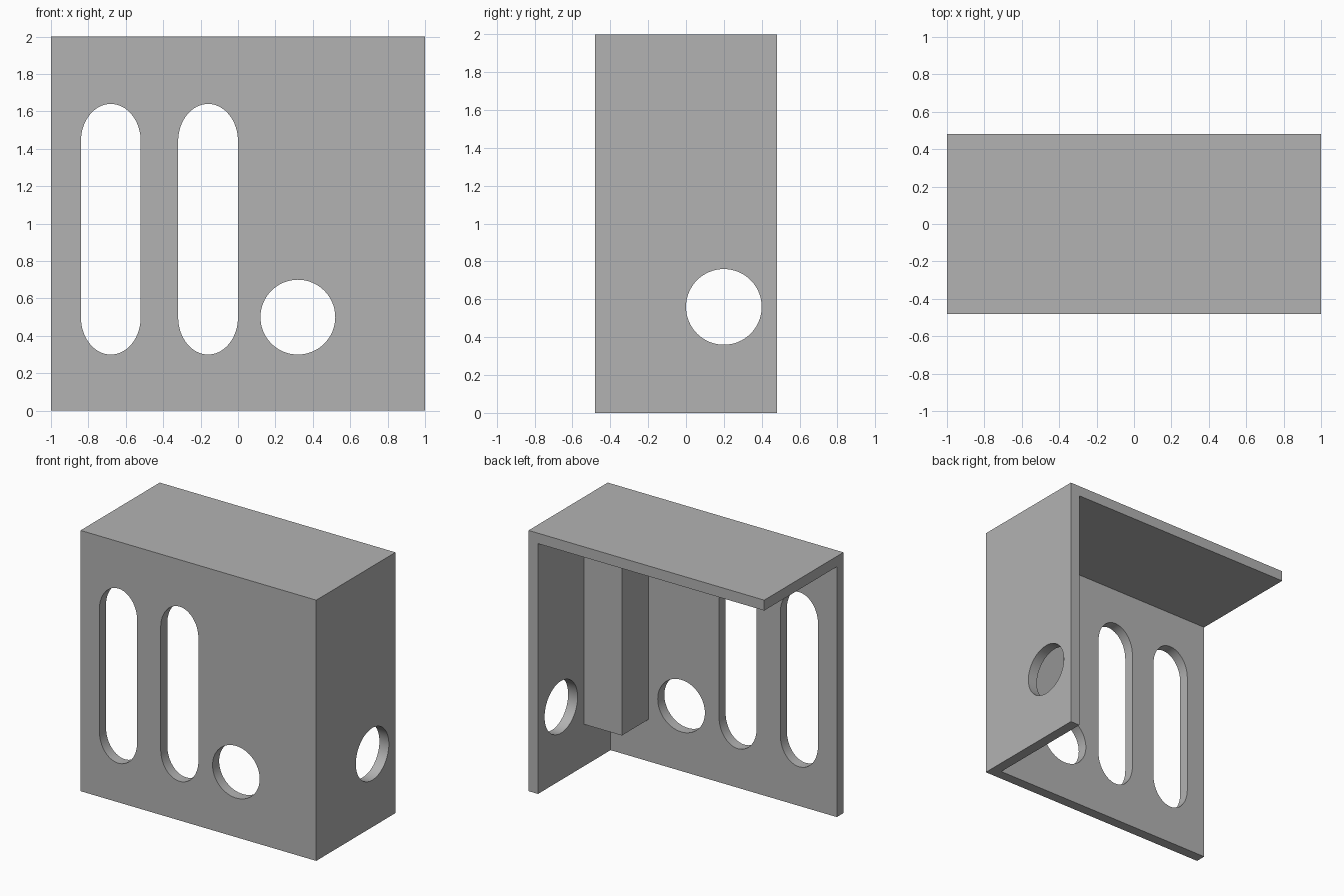
import bpy
import bmesh
from math import cos, sin, tau, radians
from mathutils import Matrix, Vector

cube = bpy.data.objects.get("Cube")
if cube:
    bpy.data.objects.remove(cube, do_unlink=True)

grey = bpy.data.materials.new("plain grey")
grey.use_nodes = True
colour = (0.45, 0.45, 0.45, 1)
grey.diffuse_color = colour
grey.node_tree.nodes["Principled BSDF"].inputs["Base Color"].default_value = colour


def finish(name, bm):
    bmesh.ops.recalc_face_normals(bm, faces=bm.faces)
    mesh = bpy.data.meshes.new(name)
    bm.to_mesh(mesh)
    bm.free()
    mesh.materials.append(grey)
    obj = bpy.data.objects.new(name, mesh)
    bpy.context.collection.objects.link(obj)
    return obj


def box(name, low, high):
    low, high = Vector(low), Vector(high)
    bm = bmesh.new()
    bmesh.ops.create_cube(bm, size=1, matrix=Matrix.Translation((low + high) / 2)
                          @ Matrix.Diagonal((*(high - low), 1)))
    return finish(name, bm)


def opening(name, width, z_low, z_high, place, end=0.2, steps=64):
    """Upright slot with rounded ends; place maps (across, z, depth) to a point."""
    outline = []
    for i in range(steps + 1):
        a = tau * i / steps
        outline.append((width / 2 * cos(a), z_high - end + end * sin(a)))
        if i == steps // 2 or i == steps:
            outline.append(None)
    # Upper half arc, then lower half arc
    half = steps // 2
    top = [(width / 2 * cos(tau * i / steps), z_high - end + end * sin(tau * i / steps))
           for i in range(half + 1)]
    low = [(-u, z_low + z_high - z) for u, z in top]
    bm = bmesh.new()
    verts = [bm.verts.new(place(u, z, -0.1)) for u, z in top + low]
    bmesh.ops.remove_doubles(bm, verts=verts, dist=1e-5)
    face = bm.faces.new(list(bm.verts))
    extruded = bmesh.ops.extrude_face_region(bm, geom=[face], use_keep_orig=True)
    shift = Vector(place(0, 0, 0.2)) - Vector(place(0, 0, -0.1))
    bmesh.ops.translate(bm, vec=shift, verts=[
        v for v in extruded["geom"] if isinstance(v, bmesh.types.BMVert)])
    return finish(name, bm)


def front_opening(name, x, width, z_low, z_high):
    return opening(name, width, z_low, z_high, lambda u, z, d: (x + u, d - 0.48, z))


# Housing: front panel, side wall and roof as one shell
housing = box("housing", (-1, -0.48, 0), (1, 0.48, 2))
cutters = [
    box("interior_cutter", (-1.1, -0.4, -0.1), (0.92, 0.6, 1.92)),
    front_opening("outer_slot_cutter", -0.68, 0.32, 0.3, 1.64),
    front_opening("inner_slot_cutter", -0.16, 0.32, 0.3, 1.64),
    front_opening("front_hole_cutter", 0.32, 0.4, 0.3, 0.7),
    opening("side_hole_cutter", 0.4, 0.36, 0.76, lambda u, z, d: (1 - d, 0.2 + u, z)),
]
bpy.context.view_layer.objects.active = housing
for cutter in cutters:
    cut = housing.modifiers.new(cutter.name, "BOOLEAN")
    cut.operation = "DIFFERENCE"
    cut.solver = "EXACT"
    cut.object = cutter
    bpy.ops.object.modifier_apply(modifier=cut.name)
    bpy.data.objects.remove(cutter, do_unlink=True)

# Square post hanging from the roof in the inside corner
post = box("corner_post", (0.6, -0.4, 0.32), (0.92, -0.08, 1.92))

# Smooth hole walls, sharp panel edges
bpy.ops.object.select_all(action="DESELECT")
housing.select_set(True)
bpy.context.view_layer.objects.active = housing
bpy.ops.object.shade_smooth_by_angle(angle=radians(30))
